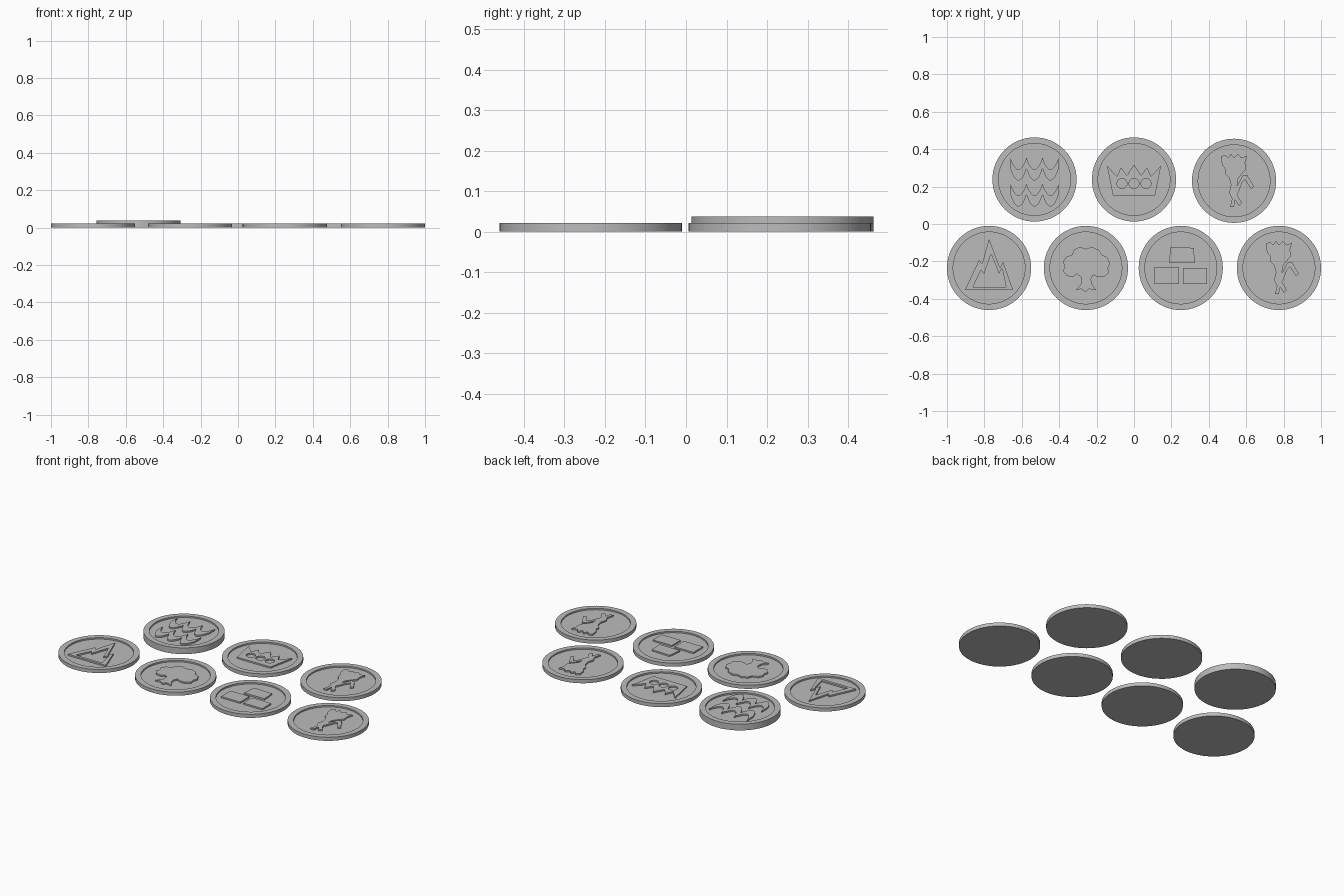
import bpy, bmesh, math
from mathutils import Vector

cube = bpy.data.objects.get("Cube")
if cube:
    bpy.data.objects.remove(cube, do_unlink=True)

UNIT = 0.225 / 42      # emblem drawing unit: a token is 42 units in radius
RADIUS, INNER = 0.225, 0.192
RECESS = 0.009
SIDES = 64

grey = bpy.data.materials.new("stone_grey")
grey.use_nodes = True
grey.diffuse_color = (0.5, 0.5, 0.5, 1)
grey.node_tree.nodes["Principled BSDF"].inputs["Base Color"].default_value = (0.5, 0.5, 0.5, 1)


def add_object(name, mesh, location):
    obj = bpy.data.objects.new(name, mesh)
    obj.location = location
    mesh.materials.clear()
    mesh.materials.append(grey)
    bpy.context.collection.objects.link(obj)
    return obj


def circle(cx, cy, r, n=24):
    return [(cx + r * math.cos(math.tau * i / n), cy + r * math.sin(math.tau * i / n))
            for i in range(n)]


def token(name, x, y, height):
    """Round disc with a raised rim around a sunken floor."""
    bm = bmesh.new()
    profile = [(RADIUS, 0), (RADIUS, height), (INNER, height), (INNER, height - RECESS)]
    rings = [[bm.verts.new((px, py, z)) for px, py in circle(0, 0, r, SIDES)]
             for r, z in profile]
    for low, high in zip(rings, rings[1:]):
        for i in range(SIDES):
            j = (i + 1) % SIDES
            bm.faces.new((low[i], low[j], high[j], high[i]))
    bm.faces.new(rings[0][::-1])
    bm.faces.new(rings[-1])
    mesh = bpy.data.meshes.new(name)
    bm.to_mesh(mesh)
    bm.free()
    for face in mesh.polygons:
        face.use_smooth = abs(face.normal.z) < 0.5
    mesh.set_sharp_from_angle(angle=math.radians(30))
    add_object(name, mesh, (x, y, 0))


def emblem(name, outlines, x, y, height):
    """Raised relief; outlines lying inside another become holes."""
    curve = bpy.data.curves.new(name + "_outline", "CURVE")
    curve.dimensions = "2D"
    curve.fill_mode = "BOTH"
    curve.extrude = (RECESS + 0.001) / 2
    for points in outlines:
        spline = curve.splines.new("POLY")
        spline.points.add(len(points) - 1)
        spline.use_cyclic_u = True
        for p, (px, py) in zip(spline.points, points):
            p.co = (px * UNIT, py * UNIT, 0, 1)
    helper = bpy.data.objects.new(name + "_helper", curve)
    bpy.context.collection.objects.link(helper)
    graph = bpy.context.evaluated_depsgraph_get()
    mesh = bpy.data.meshes.new_from_object(helper.evaluated_get(graph))
    bpy.data.objects.remove(helper, do_unlink=True)
    for face in mesh.polygons:
        face.use_smooth = False
    add_object(name, mesh, (x, y, height - curve.extrude))


# Waves: two bands of three scallops with pointed crests
def wave_band(top):
    crest = []
    for i in range(31):
        t = (i % 10) / 10
        crest.append((-24 + 1.6 * i, top - 12 * math.sin(math.pi * t) ** 0.8))
    return crest + [(px, py - 11) for px, py in reversed(crest)]


waves = [wave_band(22), wave_band(-4)]

# Crown: mirrored outline with three round jewel holes
half_crown = [(21, -16), (27, 14), (17, 3), (13, 12), (7, 4)]
crown = [half_crown + [(0, 15)] + [(-px, py) for px, py in reversed(half_crown)]]
crown += [circle(cx, -4, 5) for cx in (-12, 0, 12)]

# Mountain: peaked frame with a hollow centre
mountain = [
    [(-24, -22), (-10, 8), (-7, 4), (0, 29), (11, 0), (14, 6), (24, -22)],
    [(-16, -19), (-8, -2), (-5, -6), (2, 14), (10, -6), (13, 0), (17, -19)],
]

# Tree: cloud-shaped canopy, trunk and roots
tree = [[
    (-10, -22), (-5, -21), (0, -24), (3, -21), (10, -22), (6, -16), (5, -11),
    (7, -7), (12, -9), (18, -9), (23, -5), (22, 0), (24, 5), (21, 11), (16, 13),
    (13, 18), (6, 21), (0, 19), (-6, 21), (-12, 18), (-14, 13), (-20, 11),
    (-23, 6), (-21, 1), (-23, -3), (-19, -8), (-13, -9), (-9, -6), (-5, -9), (-5, -16),
]]

# Bricks: one over two
bricks = [
    [(-10, 21), (13, 20), (14, 5), (-12, 5)],
    [(-26, 1), (-2, 1), (-2, -16), (-26, -16)],
    [(2, 0), (26, 0), (26, -16), (2, -16)],
]

# Wheat: bundle of ears, drooping leaf and split stalks
wheat = [[
    (-13, 24), (-9, 26), (-6, 23), (-3, 27), (0, 23), (4, 27), (7, 23), (13, 25),
    (11, 18), (12, 12), (7, 6), (4, 2), (3, -5), (9, 6), (13, 6), (20, -6), (17, -8),
    (11, 1), (8, -2), (5, -10), (3, -14), (8, -22), (5, -25), (1, -19), (0, -26),
    (-4, -26), (-2, -18), (-5, -12), (-3, -4), (-5, 3), (-9, 7), (-9, 12), (-12, 16),
]]

LOW, TALL = 0.022, 0.038
tokens = [
    ("waves", waves, -0.532, 0.238, TALL),
    ("crown", crown, 0, 0.238, LOW),
    ("wheat_back", wheat, 0.535, 0.231, LOW),
    ("mountain", mountain, -0.775, -0.235, LOW),
    ("tree", tree, -0.257, -0.235, LOW),
    ("bricks", bricks, 0.25, -0.235, LOW),
    ("wheat_front", wheat, 0.775, -0.235, LOW),
]
for name, outlines, x, y, height in tokens:
    token(name + "_token", x, y, height)
    emblem(name + "_emblem", outlines, x, y, height)
